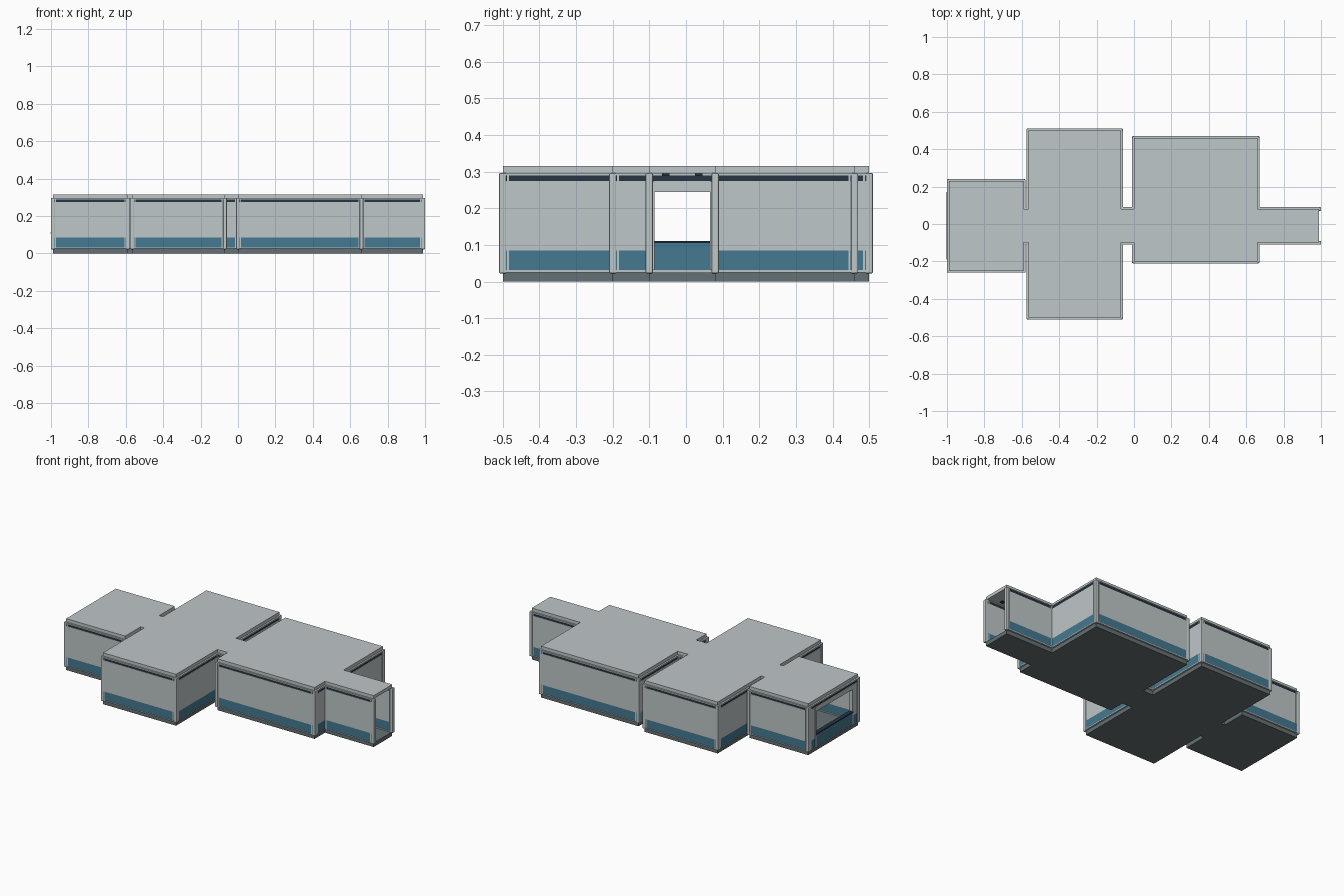
import bpy, bmesh
from mathutils import Matrix, Vector

if "Cube" in bpy.data.objects:
    bpy.data.objects.remove(bpy.data.objects["Cube"])

def material(name, rgb):
    m = bpy.data.materials.new(name)
    m.diffuse_color = (*rgb, 1)
    m.use_nodes = True
    m.node_tree.nodes["Principled BSDF"].inputs["Base Color"].default_value = m.diffuse_color
    return m

MATS = [material("pale grey", (0.52, 0.57, 0.58)),
        material("steel blue", (0.06, 0.19, 0.28)),
        material("dark navy", (0.02, 0.035, 0.055)),
        material("slate grey", (0.13, 0.165, 0.175))]
PALE, BLUE, NAVY, SLATE = range(4)

Z_FLOOR, Z_TOP, Z_ROOF = 0.025, 0.295, 0.315
WALL_LAYERS = [  # z start, z end, thickness, colour
    (0.025, 0.031, 0.020, PALE),
    (0.031, 0.084, 0.016, BLUE),
    (0.084, 0.275, 0.016, PALE),
    (0.275, 0.289, 0.012, NAVY),
    (0.289, 0.295, 0.020, PALE)]

def add_box(bm, lo, hi, colour):
    lo, hi = Vector(lo), Vector(hi)
    mat = Matrix.Translation((lo + hi) / 2) @ Matrix.Diagonal((*(hi - lo), 1))
    verts = bmesh.ops.create_cube(bm, size=1, matrix=mat)["verts"]
    for f in {f for v in verts for f in v.link_faces}:
        f.material_index = colour

def finish(bm, name, bevel=0):
    me = bpy.data.meshes.new(name)
    bm.to_mesh(me)
    bm.free()
    for m in MATS:
        me.materials.append(m)
    ob = bpy.data.objects.new(name, me)
    bpy.context.collection.objects.link(ob)
    if bevel:
        mod = ob.modifiers.new("bevel", "BEVEL")
        mod.width, mod.segments = bevel, 2
    return ob

def wall(name, axis, pos, a, b, door=None, window=None):
    """Layered wall along x or y; an opening leaves a gap in the run."""
    bm = bmesh.new()
    def piece(s, e, z0, z1, t, colour):
        if axis == "x":
            add_box(bm, (s, pos - t / 2, z0), (e, pos + t / 2, z1), colour)
        else:
            add_box(bm, (pos - t / 2, s, z0), (pos + t / 2, e, z1), colour)
    gap = door or window
    for s, e in ([(a, gap[0]), (gap[1], b)] if gap else [(a, b)]):
        for layer in WALL_LAYERS:
            piece(s, e, *layer)
    if gap:  # lintel and jambs
        g0, g1 = gap
        piece(g0, g1, 0.245, 0.275, 0.016, PALE)
        for layer in WALL_LAYERS[3:]:
            piece(g0, g1, *layer)
        for g in gap:
            piece(g - 0.004, g + 0.004, 0.031, 0.275, 0.021, PALE)
    if window:  # low panel and sill
        piece(*window, *WALL_LAYERS[0])
        piece(*window, 0.031, 0.105, 0.016, BLUE)
        piece(*window, 0.105, 0.111, 0.026, NAVY)
    # trim strips close to each end
    for p in (a + 0.014, b - 0.014):
        piece(p - 0.003, p + 0.003, 0.031, 0.289, 0.018, PALE)
    finish(bm, name)

def slab_pair(name, x0, x1, y0, y1):
    bm = bmesh.new()
    add_box(bm, (x0, y0, 0), (x1, y1, Z_FLOOR), SLATE)
    finish(bm, name + "_floor")
    bm = bmesh.new()
    add_box(bm, (x0, y0, Z_TOP), (x1, y1, Z_ROOF), PALE)
    # ceiling lamps
    for fx in (0.25, 0.75):
        for fy in (0.25, 0.75):
            cx, cy = x0 + (x1 - x0) * fx, y0 + (y1 - y0) * fy
            add_box(bm, (cx - 0.01, cy - 0.01, Z_TOP - 0.006), (cx + 0.01, cy + 0.01, Z_TOP), NAVY)
    finish(bm, name + "_roof")

def posts(name, points):
    bm = bmesh.new()
    for x, y in points:
        add_box(bm, (x - 0.01, y - 0.01, 0.022), (x + 0.01, y + 0.01, 0.296), PALE)
    finish(bm, name, 0.004)

# Room plan: x0, x1, y0, y1
ROOMS = {"west_room": (-0.99, -0.59, -0.25, 0.23),
         "north_room": (-0.565, -0.07, 0.08, 0.50),
         "south_room": (-0.565, -0.07, -0.50, -0.10),
         "link_corridor": (-0.59, 0.0, -0.10, 0.08),
         "hall": (0.0, 0.66, -0.20, 0.46),
         "entry_corridor": (0.66, 0.99, -0.10, 0.08)}
for room, rect in ROOMS.items():
    slab_pair(room, *rect)

DOOR_Y = (-0.09, 0.07)
DOOR_X = (-0.40, -0.24)

# West room, with a wide window in its end
wall("west_window_wall", "y", -0.99, -0.25, 0.23, window=(-0.19, 0.17))
wall("west_inner_wall", "y", -0.59, -0.25, 0.23, door=DOOR_Y)
for y, side in ((-0.25, "south"), (0.23, "north")):
    wall("west_room_wall_" + side, "x", y, -0.99, -0.59)

# North and south rooms on either side of the link corridor
for side, y0, y1, outer, inner in (("north", 0.08, 0.50, 0.50, 0.08),
                                   ("south", -0.50, -0.10, -0.50, -0.10)):
    for x, end in ((-0.565, "west"), (-0.07, "east")):
        wall(f"{side}_room_wall_{end}", "y", x, y0, y1)
    wall(side + "_room_outer_wall", "x", outer, -0.565, -0.07)
    wall(side + "_link_wall", "x", inner, -0.59, 0.0, door=DOOR_X)

# Hall and open-ended entry corridor
for x, end in ((0.0, "west"), (0.66, "east")):
    wall("hall_wall_" + end, "y", x, -0.20, 0.46, door=DOOR_Y)
for y, side in ((-0.20, "south"), (0.46, "north")):
    wall("hall_wall_" + side, "x", y, 0.0, 0.66)
for y, side in ((-0.10, "south"), (0.08, "north")):
    wall("entry_wall_" + side, "x", y, 0.66, 0.99)

# Corner posts
for room, (x0, x1, y0, y1) in ROOMS.items():
    posts(room + "_posts", [(x, y) for x in (x0, x1) for y in (y0, y1)])
